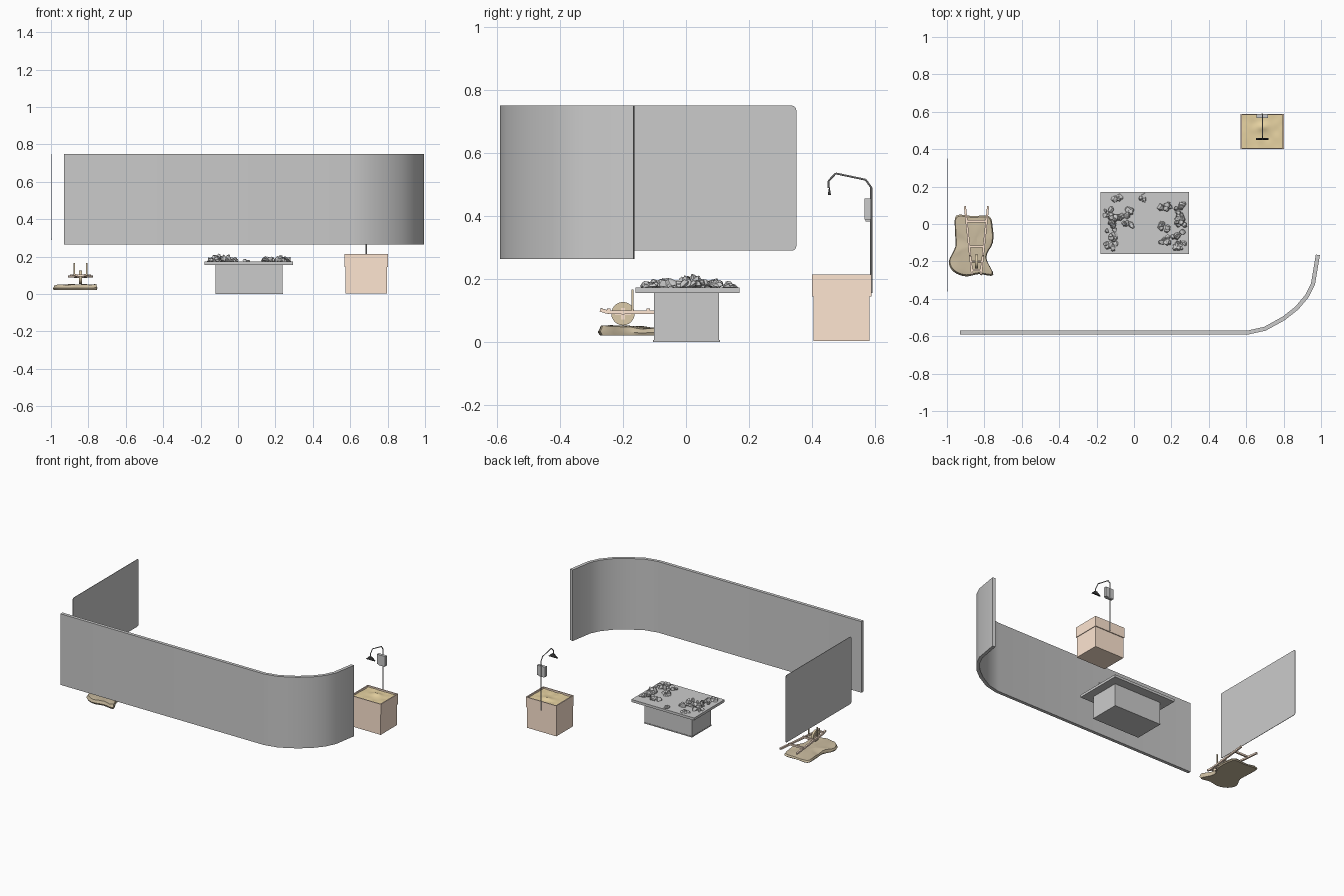
import bpy, bmesh, math, random
from mathutils import Vector, noise

if "Cube" in bpy.data.objects:
    bpy.data.objects.remove(bpy.data.objects["Cube"])

random.seed(4)


def mat(name, rgb):
    m = bpy.data.materials.new(name)
    m.diffuse_color = (*rgb, 1)
    m.use_nodes = True
    m.node_tree.nodes["Principled BSDF"].inputs["Base Color"].default_value = m.diffuse_color
    return m


WOOD = mat("wood", (1.0, 0.79, 0.64))
SAND = mat("sand", (0.80, 0.65, 0.36))
SOIL = mat("soil", (0.58, 0.49, 0.34))
HUB = mat("wheel_wood", (0.72, 0.60, 0.40))
BLACK = mat("black", (0.04, 0.04, 0.04))
STEEL = mat("steel", (0.45, 0.45, 0.45))


def finish(name, bm, m=None, smooth=False):
    bmesh.ops.recalc_face_normals(bm, faces=bm.faces)
    me = bpy.data.meshes.new(name)
    bm.to_mesh(me)
    bm.free()
    ob = bpy.data.objects.new(name, me)
    bpy.context.collection.objects.link(ob)
    if m:
        me.materials.append(m)
    if smooth:
        bpy.context.view_layer.objects.active = ob
        ob.select_set(True)
        bpy.ops.object.shade_smooth_by_angle(angle=math.radians(35))
        ob.select_set(False)
    return ob


def box(name, x0, x1, y0, y1, z0, z1, m=None):
    bm = bmesh.new()
    bmesh.ops.create_cube(bm, size=1)
    for v in bm.verts:
        v.co = Vector(((x0 + x1) / 2 + v.co.x * (x1 - x0),
                       (y0 + y1) / 2 + v.co.y * (y1 - y0),
                       (z0 + z1) / 2 + v.co.z * (z1 - z0)))
    return finish(name, bm, m)


def rod(name, pts, r, m=None, sides=10, r2=None):
    """Straight round or square segments along a path."""
    bm = bmesh.new()
    for a, b in zip(pts, pts[1:]):
        a, b = Vector(a), Vector(b)
        d = b - a
        vs = bmesh.ops.create_cone(bm, cap_ends=True, segments=sides, radius1=r,
                                   radius2=r if r2 is None else r2, depth=d.length)["verts"]
        q = d.to_track_quat('Z', 'Y')
        spin = math.pi / 4 if sides == 4 else 0
        for v in vs:
            c, s = math.cos(spin), math.sin(spin)
            v.co = q @ Vector((v.co.x * c - v.co.y * s, v.co.x * s + v.co.y * c, v.co.z)) + (a + b) / 2
    return finish(name, bm, m, smooth=sides > 8)


# Long curved wall panel
path = [Vector(p) for p in [(-0.93, -0.58), (0.61, -0.58), (0.70, -0.56), (0.80, -0.505),
                            (0.87, -0.45), (0.925, -0.385), (0.957, -0.32), (0.983, -0.165)]]
bm = bmesh.new()
rings = []
for i, p in enumerate(path):
    t = (path[min(i + 1, len(path) - 1)] - path[max(i - 1, 0)]).normalized()
    if i == 1:
        t = Vector((1, 0.05)).normalized()
    n = Vector((-t.y, t.x)) * 0.011
    rings.append([bm.verts.new((q.x, q.y, z)) for q, z in
                  ((p - n, 0.264), (p + n, 0.264), (p + n, 0.75), (p - n, 0.75))])
for a, b in zip(rings, rings[1:]):
    for k in range(4):
        bm.faces.new((a[k], a[(k + 1) % 4], b[(k + 1) % 4], b[k]))
bm.faces.new(rings[0])
bm.faces.new(rings[-1])
finish("curved_wall_panel", bm, smooth=True)

# Thin side panel with rounded corners
bm = bmesh.new()
outline = []
for cy, cz, a0 in ((0.336, 0.736, 0), (-0.346, 0.736, 90), (-0.346, 0.304, 180), (0.336, 0.304, 270)):
    for k in range(5):
        a = math.radians(a0 + k * 22.5)
        outline.append(bm.verts.new((-1, cy + 0.014 * math.cos(a), cz + 0.014 * math.sin(a))))
f = bm.faces.new(outline)
ext = bmesh.ops.extrude_face_region(bm, geom=[f])["geom"]
bmesh.ops.translate(bm, vec=(0.003, 0, 0), verts=[g for g in ext if isinstance(g, bmesh.types.BMVert)])
finish("side_panel", bm)

# Rock table
box("table_foot", -0.121, 0.241, -0.104, 0.108, 0, 0.006)
box("table_base", -0.119, 0.239, -0.101, 0.105, 0.006, 0.156)
box("table_top", -0.18, 0.295, -0.16, 0.17, 0.156, 0.173)

# Rock clusters: centre x, y, spread x, y, height, count
bm = bmesh.new()
for cx, cy, sx, sy, h, count in [
        (-0.14, 0.07, 0.025, 0.03, 0.025, 6), (-0.09, 0.13, 0.02, 0.02, 0.02, 4),
        (-0.10, 0.01, 0.05, 0.03, 0.044, 12), (-0.04, 0.06, 0.03, 0.03, 0.025, 6),
        (-0.13, -0.06, 0.03, 0.03, 0.03, 7), (-0.12, -0.12, 0.035, 0.02, 0.018, 6),
        (-0.03, -0.01, 0.02, 0.02, 0.02, 4), (0.05, 0.14, 0.02, 0.012, 0.015, 3),
        (0.20, 0.09, 0.06, 0.035, 0.030, 12), (0.24, 0.03, 0.03, 0.04, 0.036, 9),
        (0.15, -0.02, 0.03, 0.03, 0.022, 6), (0.20, -0.07, 0.06, 0.03, 0.032, 11),
        (0.23, -0.115, 0.04, 0.015, 0.022, 6)]:
    for i in range(count):
        x, y = cx + random.uniform(-sx, sx), cy + random.uniform(-sy, sy)
        r = random.uniform(0.012, 0.022)
        top = h * random.uniform(0.6, 1.1)
        vs = []
        for j in range(16):
            u = random.random()
            a = random.uniform(0, math.tau)
            w = r * (1 - 0.55 * u * u)
            vs.append(bm.verts.new((min(x + w * math.cos(a), 0.292), y + w * math.sin(a), 0.172 + top * u)))
        res = bmesh.ops.convex_hull(bm, input=vs)
        junk = {g for g in res["geom_interior"] if isinstance(g, bmesh.types.BMVert)}
        bmesh.ops.delete(bm, geom=list(junk), context='VERTS')
finish("rocks", bm)

# Sand box
box("sandbox_body", 0.574, 0.797, 0.404, 0.582, 0.003, 0.147, WOOD)
for n, x0, x1, y0, y1 in (("left", 0.57, 0.577, 0.40, 0.588), ("right", 0.794, 0.801, 0.40, 0.588),
                          ("front", 0.577, 0.794, 0.40, 0.406), ("back", 0.577, 0.794, 0.582, 0.588)):
    box("sandbox_rim_" + n, x0, x1, y0, y1, 0.145, 0.215, WOOD)
bm = bmesh.new()
bmesh.ops.create_grid(bm, x_segments=22, y_segments=18, size=0.5)
for v in bm.verts:
    x, y = 0.6855 + v.co.x * 0.217, 0.494 + v.co.y * 0.176
    pile = 0.012 * math.exp(-((x - 0.69) / 0.03) ** 2 - ((y - 0.52) / 0.02) ** 2)
    v.co = Vector((x, y, 0.204 + pile + 0.003 * noise.noise(Vector((x * 25, y * 25, 1)))))
finish("sand", bm, SAND, True)

# Lamp post behind the sand box
X = 0.686
rod("lamp_pole", [(X, 0.588, 0.155), (X, 0.588, 0.49)], 0.004, STEEL)
rod("lamp_arm", [(X, 0.588, 0.49), (X, 0.57, 0.515), (X, 0.475, 0.535), (X, 0.452, 0.511),
                 (X, 0.452, 0.488)], 0.003, STEEL)
box("control_box", X - 0.031, X + 0.031, 0.567, 0.587, 0.388, 0.455)
box("control_box_base", X - 0.022, X + 0.022, 0.569, 0.585, 0.382, 0.388)
bm = bmesh.new()
bmesh.ops.create_cone(bm, cap_ends=True, segments=4, radius1=1, radius2=0.25, depth=1)
for v in bm.verts:
    a = math.pi / 4
    px, py = v.co.x * math.cos(a) - v.co.y * math.sin(a), v.co.x * math.sin(a) + v.co.y * math.cos(a)
    v.co = Vector((X + px * 0.048, 0.455 + py * 0.007, 0.479 + v.co.z * 0.024))
finish("lamp_head", bm, BLACK)

# Soil mound
pts = [Vector(p) for p in [(-0.95, 0.045), (-0.86, 0.042), (-0.775, 0.042), (-0.755, -0.02), (-0.755, -0.10),
                           (-0.79, -0.18), (-0.752, -0.272), (-0.83, -0.268), (-0.90, -0.28),
                           (-0.965, -0.255), (-0.99, -0.20), (-0.955, -0.12), (-0.957, -0.04)]]
edge = []
for i in range(len(pts)):
    a, b, c, d = (pts[(i + k) % len(pts)] for k in (-1, 0, 1, 2))
    for k in range(4):
        t = k / 4
        edge.append(0.5 * (2 * b + (c - a) * t + (2 * a - 5 * b + 4 * c - d) * t * t
                           + (3 * b - a - 3 * c + d) * t ** 3))
mid = Vector((-0.865, -0.11))
bm = bmesh.new()
rings = []
for s, lift in ((0.96, 0), (1, 0.35), (0.97, 0.6), (0.95, 0.9), (0.8, 1), (0.55, 1), (0.25, 1)):
    ring = []
    for e in edge:
        p = mid + (e - mid) * s
        h = 0.024 - 0.055 * (p.y + 0.11) + 0.009 * noise.noise(Vector((p.x * 18, p.y * 18, 3)))
        ring.append(bm.verts.new((p.x, p.y, 0.021 + lift * max(0.008, h))))
    rings.append(ring)
n = len(edge)
for a, b in zip(rings, rings[1:]):
    for k in range(n):
        bm.faces.new((a[k], a[(k + 1) % n], b[(k + 1) % n], b[k]))
bm.faces.new(rings[0])
bm.faces.new(rings[-1])
finish("soil_mound", bm, SOIL, True)

# Upturned barrow frame: rails, legs, crossbars, wheel
C = -0.842
for n, s in (("left", -1), ("right", 1)):
    rod("rail_" + n, [(C + s * 0.062, 0.095, 0.094), (C + s * 0.026, -0.245, 0.094),
                      (C + s * 0.023, -0.272, 0.102)], 0.008, WOOD, 4)
    rod("leg_" + n, [(C + s * 0.033, -0.17, 0.09), (C + s * 0.033, -0.17, 0.166)], 0.005, HUB, 4)
for i, (y, w) in enumerate([(0.015, 0.055), (-0.12, 0.042), (-0.245, 0.028)]):
    rod(f"crossbar_{i}", [(C - w, y, 0.1), (C + w, y, 0.1)], 0.008, WOOD, 4)
rod("axle", [(C - 0.034, -0.20, 0.09), (C + 0.034, -0.20, 0.09)], 0.005, WOOD, 8)
rod("wheel", [(C - 0.007, -0.20, 0.09), (C + 0.007, -0.20, 0.09)], 0.037, HUB, 24)
box("wheel_spoke_upright", C - 0.009, C + 0.009, -0.206, -0.194, 0.072, 0.108, WOOD)
box("wheel_spoke_level", C - 0.009, C + 0.009, -0.225, -0.175, 0.085, 0.095, WOOD)
